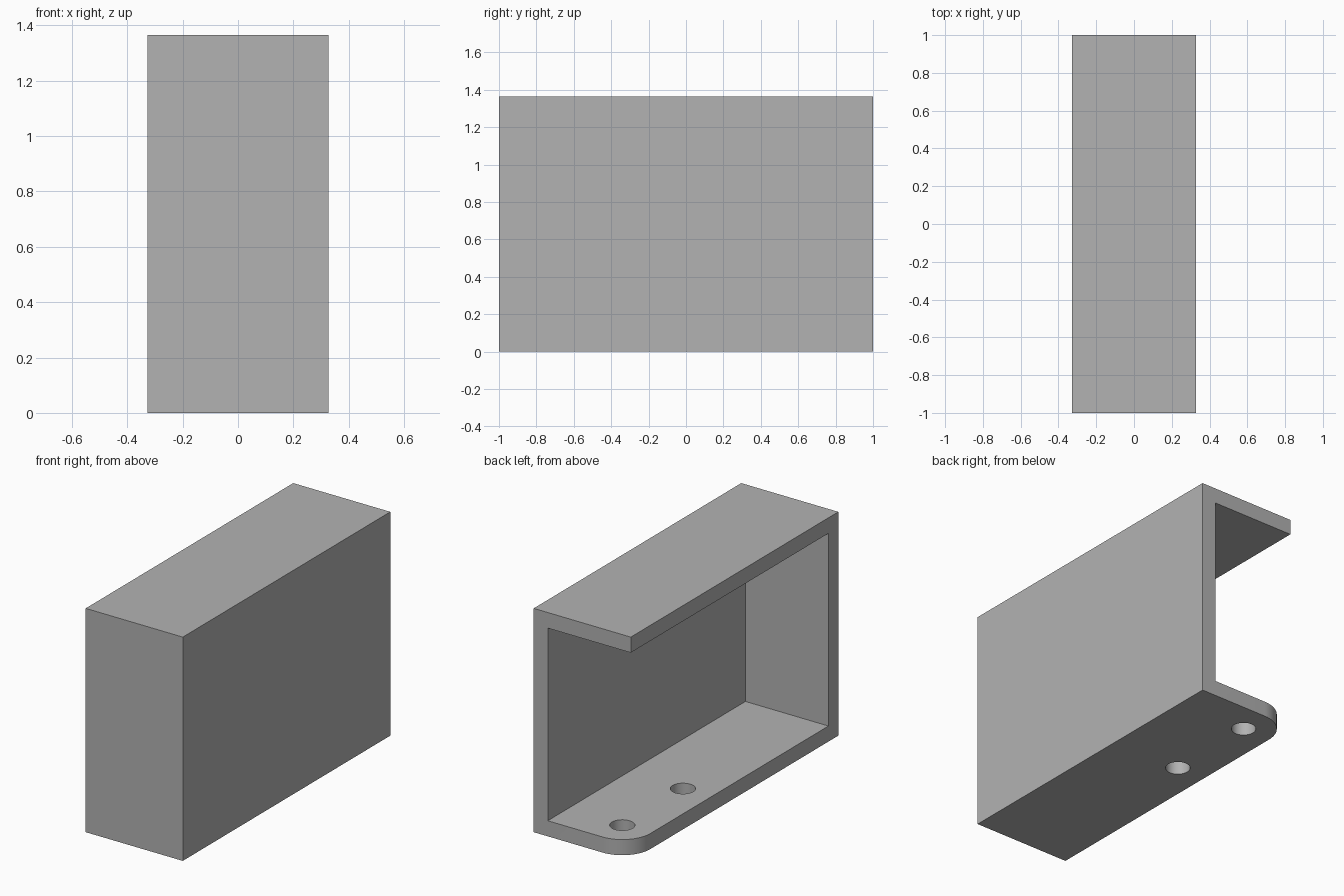
import bpy
import bmesh
from mathutils import Matrix, Vector

cube = bpy.data.objects.get("Cube")
if cube:
    bpy.data.objects.remove(cube, do_unlink=True)

W, D, H = 0.655, 2.0, 1.365      # overall size
T = 0.095                        # wall thickness
R = 0.19                         # rounded floor corner, concentric with a hole
HOLE_R = 0.07
X, Y = W / 2, D / 2

grey = bpy.data.materials.new("mid grey")
grey.use_nodes = True
colour = (0.448, 0.448, 0.448, 1)
grey.diffuse_color = colour
grey.node_tree.nodes["Principled BSDF"].inputs["Base Color"].default_value = colour


def make_object(name, bm):
    mesh = bpy.data.meshes.new(name)
    bm.to_mesh(mesh)
    bm.free()
    mesh.materials.append(grey)
    obj = bpy.data.objects.new(name, mesh)
    bpy.context.collection.objects.link(obj)
    return obj


def box(name, low, high):
    low, high = Vector(low), Vector(high)
    bm = bmesh.new()
    place = Matrix.Translation((low + high) / 2) @ Matrix.Diagonal((*(high - low), 1))
    bmesh.ops.create_cube(bm, size=1, matrix=place)
    return make_object(name, bm)


def cylinder(name, x, y):
    bm = bmesh.new()
    bmesh.ops.create_cone(bm, cap_ends=True, segments=48, radius1=HOLE_R, radius2=HOLE_R,
                          depth=4 * T, matrix=Matrix.Translation((x, y, T / 2)))
    return make_object(name, bm)


def cut(target, cutter):
    cutter.hide_render = True
    mod = target.modifiers.new("cut", 'BOOLEAN')
    mod.operation = 'DIFFERENCE'
    mod.solver = 'EXACT'
    mod.object = cutter
    bpy.context.view_layer.objects.active = target
    bpy.ops.object.modifier_apply(modifier=mod.name)
    bpy.data.objects.remove(cutter, do_unlink=True)


# Housing shell: floor, top, side wall and front wall, open to the right and back
housing = box("bracket_housing", (-X, -Y, 0), (X, Y, H))
cut(housing, box("cavity_cutter", (-X - 1, -Y + T, T), (X - T, Y + 1, H - T)))

# Rounded free corner of the floor
bm = bmesh.new()
bm.from_mesh(housing.data)
corner = [e for e in bm.edges
          if all(v.co.x < -X + 0.01 and v.co.y > Y - 0.01 and v.co.z < T + 0.01
                 for v in e.verts)]
bmesh.ops.bevel(bm, geom=corner, offset=R, segments=16, profile=0.5,
                affect='EDGES', clamp_overlap=False)
bm.to_mesh(housing.data)
bm.free()

# Two mounting holes through the floor
for y in (Y - R, 0.226):
    cut(housing, cylinder("hole_cutter", -X + R, y))

bpy.ops.object.select_all(action='DESELECT')
housing.select_set(True)
bpy.context.view_layer.objects.active = housing
bpy.ops.object.shade_smooth_by_angle()
